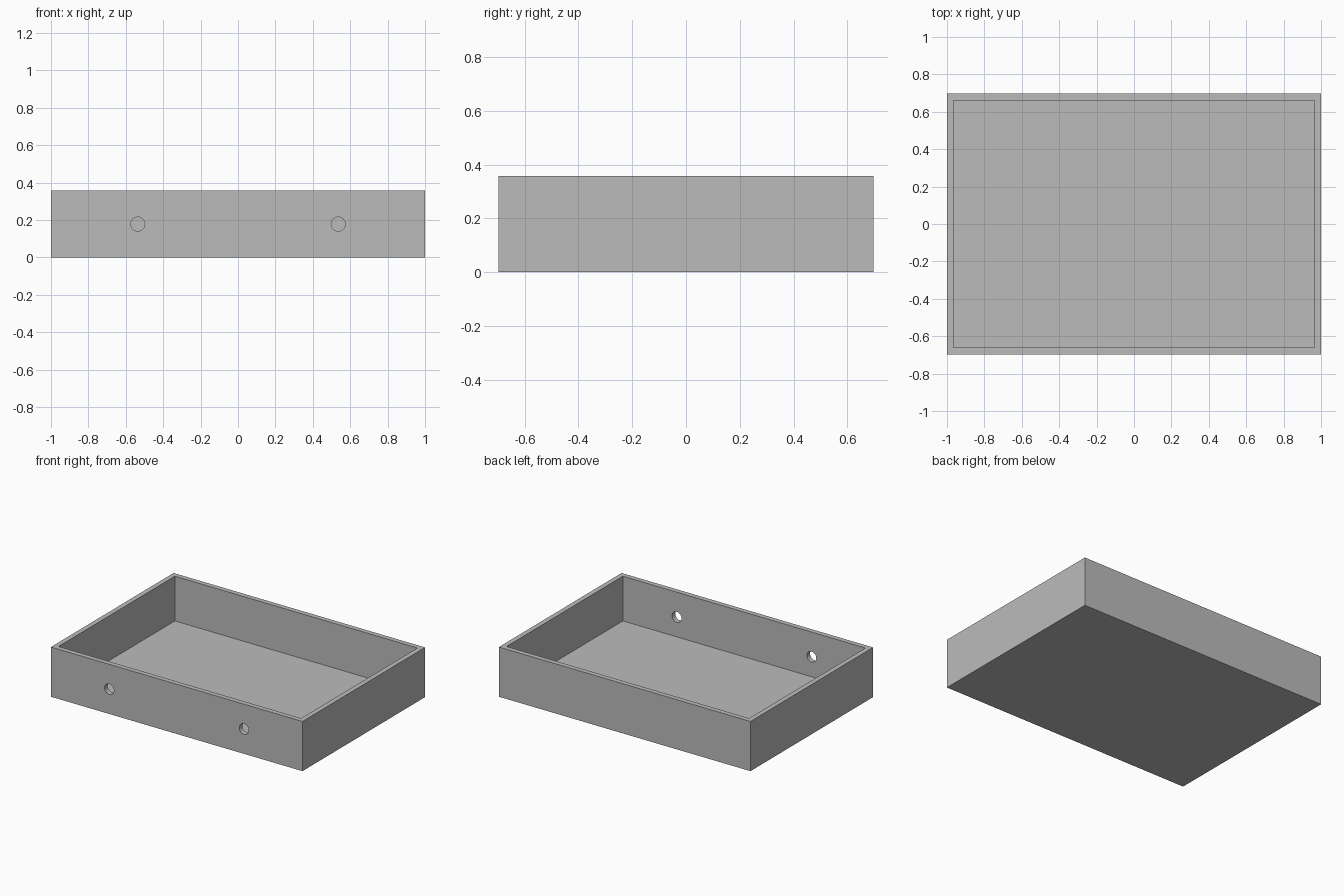
import bpy
import math

default = bpy.data.objects.get("Cube")
if default:
    bpy.data.objects.remove(default, do_unlink=True)

U = 1 / 28                      # design unit: wall and floor thickness
LENGTH, WIDTH, HEIGHT = 56 * U, 39 * U, 10 * U
HOLE_X, HOLE_R = 15 * U, 1.05 * U

# Plain grey plastic
grey = bpy.data.materials.new("plain_grey")
colour = (0.5, 0.5, 0.5, 1)
grey.use_nodes = True
grey.diffuse_color = colour
grey.node_tree.nodes["Principled BSDF"].inputs["Base Color"].default_value = colour


def box(name, size, bottom):
    bpy.ops.mesh.primitive_cube_add(size=1, location=(0, 0, bottom + size[2] / 2))
    ob = bpy.context.object
    ob.name = name
    ob.scale = size
    bpy.ops.object.transform_apply(location=True, rotation=True, scale=True)
    ob.data.materials.append(grey)
    return ob


def cut(target, cutter):
    cutter.hide_render = True
    mod = target.modifiers.new("cut", 'BOOLEAN')
    mod.operation = 'DIFFERENCE'
    mod.solver = 'EXACT'
    mod.object = cutter
    bpy.context.view_layer.objects.active = target
    bpy.ops.object.modifier_apply(modifier=mod.name)
    bpy.data.objects.remove(cutter, do_unlink=True)


# Open tray: outer block hollowed from above
tray = box("tray", (LENGTH, WIDTH, HEIGHT), 0)
cut(tray, box("cavity_cutter", (LENGTH - 2 * U, WIDTH - 2 * U, HEIGHT), U))

# Two round holes through the front wall
for side in (-1, 1):
    bpy.ops.mesh.primitive_cylinder_add(
        vertices=32, radius=HOLE_R, depth=4 * U,
        location=(side * HOLE_X, -WIDTH / 2, HEIGHT / 2),
        rotation=(math.pi / 2, 0, 0))
    hole = bpy.context.object
    hole.name = "hole_cutter"
    hole.data.materials.append(grey)
    cut(tray, hole)

# Smooth hole bores, crisp box edges
bpy.ops.object.select_all(action='DESELECT')
tray.select_set(True)
bpy.context.view_layer.objects.active = tray
bpy.ops.object.shade_smooth_by_angle(angle=math.radians(30))
